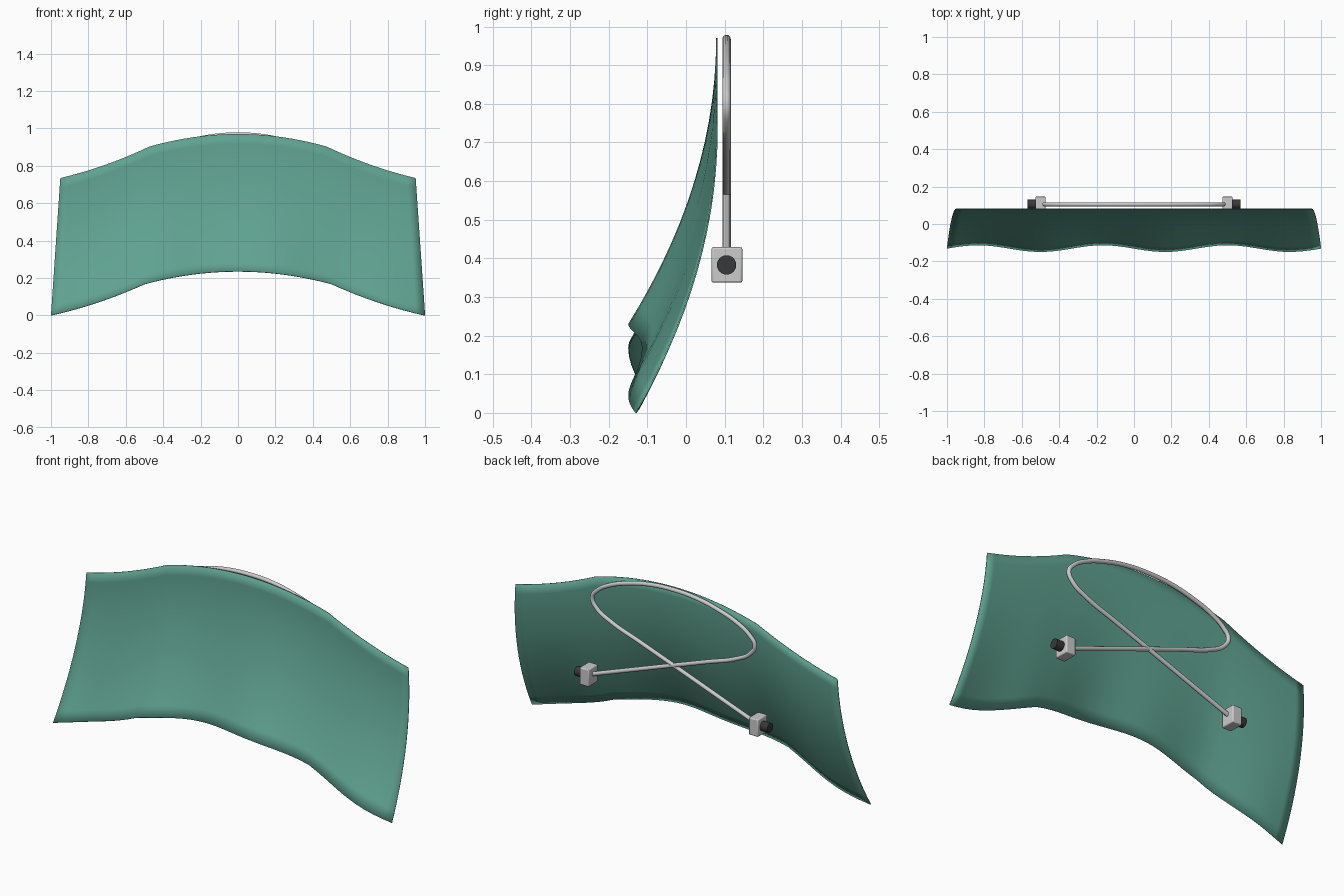
import bpy, bmesh
from math import sin, pi

if "Cube" in bpy.data.objects:
    bpy.data.objects.remove(bpy.data.objects["Cube"])


def material(name, color):
    m = bpy.data.materials.new(name)
    m.diffuse_color = color
    m.use_nodes = True
    m.node_tree.nodes["Principled BSDF"].inputs["Base Color"].default_value = m.diffuse_color
    return m


green = material("green_cloth", (0.115, 0.36, 0.28, 1))
black = material("dark_rubber", (0.04, 0.04, 0.045, 1))


def smooth(ob, angle=0.6):
    bpy.ops.object.select_all(action='DESELECT')
    bpy.context.view_layer.objects.active = ob
    ob.select_set(True)
    bpy.ops.object.shade_smooth_by_angle(angle=angle)


# Curved cloth panel: domed in the middle, flaring past a crease, rippled hem
def hem_height(a):
    if a <= 0.5:
        return 0.235 - 0.27 * a * a
    s = a - 0.5
    return 0.1675 - 0.45 * s + 0.23 * s * s


NU, NV = 40, 14
bm = bmesh.new()
rows = []
for j in range(NV + 1):
    t = j / NV
    row = []
    for i in range(NU + 1):
        u = 2 * i / NU - 1
        drop = (1 - t) ** 2
        x = u * (0.95 + 0.05 * (1 - t))
        y = 0.08 - 0.21 * drop - 0.018 * sin(3 * pi * u) * drop
        row.append(bm.verts.new((x, y, hem_height(abs(u)) + 0.735 * t)))
    rows.append(row)
for j in range(NV):
    for i in range(NU):
        bm.faces.new((rows[j][i], rows[j][i + 1], rows[j + 1][i + 1], rows[j + 1][i]))
mesh = bpy.data.meshes.new("cloth_panel")
bm.to_mesh(mesh)
bm.free()
mesh.shade_smooth()
panel = bpy.data.objects.new("cloth_panel", mesh)
bpy.context.collection.objects.link(panel)
mesh.materials.append(green)
thick = panel.modifiers.new("thickness", 'SOLIDIFY')
thick.thickness = 0.004
thick.offset = 0

# Bent wire: one crossing loop, mirrored about the top point
ROD_Y = 0.105
half = [(0, 0.968), (0.13, 0.96), (0.26, 0.933), (0.38, 0.89), (0.45, 0.845),
        (0.48, 0.80), (0.455, 0.75), (0.375, 0.701), (0.2, 0.637), (0, 0.565),
        (-0.25, 0.474), (-0.5, 0.383)]
path = [(-x, z) for x, z in reversed(half[1:])] + half
curve = bpy.data.curves.new("wire_loop", 'CURVE')
curve.dimensions = '3D'
curve.bevel_depth = 0.011
curve.bevel_resolution = 3
curve.resolution_u = 6
curve.use_fill_caps = True
spline = curve.splines.new('BEZIER')
spline.bezier_points.add(len(path) - 1)
for p, (x, z) in zip(spline.bezier_points, path):
    p.co = (x, ROD_Y, z)
    p.handle_left_type = p.handle_right_type = 'AUTO'
bpy.context.collection.objects.link(bpy.data.objects.new("wire_loop", curve))

# End clamps with dark knobs on their outer sides
for side, s in (("left", -1), ("right", 1)):
    bpy.ops.mesh.primitive_cube_add(size=1, location=(s * 0.5, ROD_Y + 0.001, 0.383))
    clamp = bpy.context.object
    clamp.name = side + "_clamp"
    clamp.scale = (0.055, 0.08, 0.092)
    bpy.ops.object.transform_apply(location=False, rotation=False, scale=True)
    bev = clamp.modifiers.new("bevel", 'BEVEL')
    bev.width = 0.005
    bev.segments = 2
    smooth(clamp)

    bpy.ops.mesh.primitive_cylinder_add(vertices=24, radius=0.025, depth=0.06,
                                        location=(s * 0.54, ROD_Y, 0.383),
                                        rotation=(0, pi / 2, 0))
    knob = bpy.context.object
    knob.name = side + "_knob"
    knob.data.materials.append(black)
    smooth(knob)
